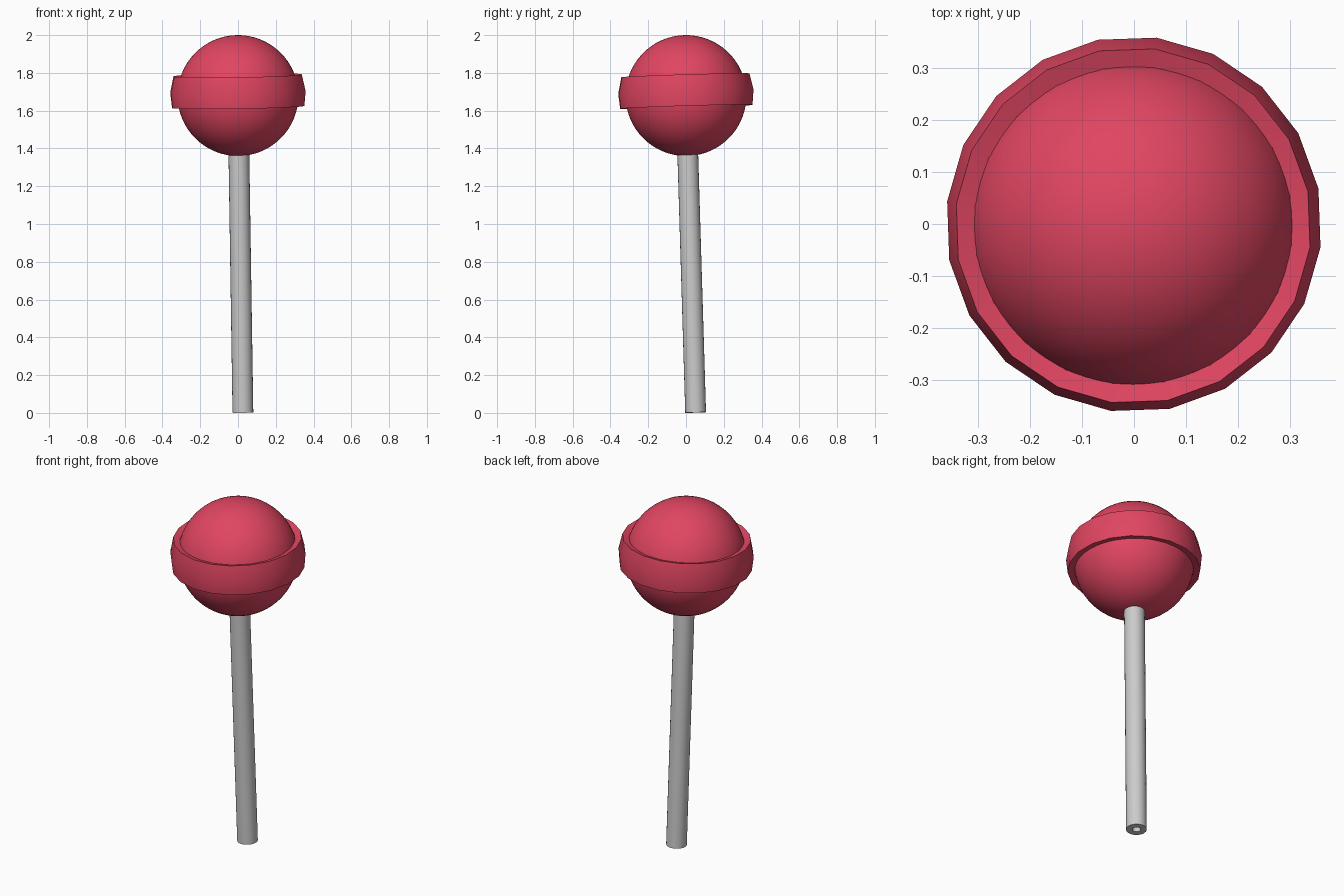
import bpy, bmesh, math
from mathutils import Vector

if "Cube" in bpy.data.objects:
    bpy.data.objects.remove(bpy.data.objects["Cube"])

CENTRE = Vector((0, 0, 1.68))      # middle of the candy ball
FOOT = Vector((0.026, 0.051, 0.002))  # bottom end of the leaning stick
AXIS = (CENTRE - FOOT).normalized()
TILT = Vector((0, 0, 1)).rotation_difference(AXIS).to_matrix().to_4x4()


def finish(bm, name, location, color=None):
    bmesh.ops.recalc_face_normals(bm, faces=bm.faces)
    mesh = bpy.data.meshes.new(name)
    bm.to_mesh(mesh)
    bm.free()
    obj = bpy.data.objects.new(name, mesh)
    bpy.context.collection.objects.link(obj)
    obj.location = location
    if color:
        mesh.materials.append(color)
    bpy.ops.object.select_all(action='DESELECT')
    obj.select_set(True)
    bpy.context.view_layer.objects.active = obj
    bpy.ops.object.shade_smooth_by_angle(angle=math.radians(35))
    return obj


def lathe(name, profile, sides, location, start=0.0, color=None):
    """Revolve a closed (radius, height) profile about the tilted axis."""
    bm = bmesh.new()
    rings = []
    for r, z in profile:
        angles = [start + 2 * math.pi * i / sides for i in range(sides)]
        rings.append([bm.verts.new((r * math.cos(a), r * math.sin(a), z)) for a in angles])
    for k, ring in enumerate(rings):
        nxt = rings[(k + 1) % len(rings)]
        for i in range(sides):
            j = (i + 1) % sides
            bm.faces.new((ring[i], ring[j], nxt[j], nxt[i]))
    bm.transform(TILT)
    return finish(bm, name, location, color)


red = bpy.data.materials.new("candy_red")
red.diffuse_color = (0.75, 0.06, 0.12, 1)
red.use_nodes = True
red.node_tree.nodes["Principled BSDF"].inputs["Base Color"].default_value = red.diffuse_color

# Round candy ball
bm = bmesh.new()
bmesh.ops.create_uvsphere(bm, u_segments=64, v_segments=32, radius=0.32)
bm.transform(TILT)
finish(bm, "candy_ball", CENTRE, red)

# Raised band: a slice of a larger shell, thickened towards the ball's centre
outer = [(0.353, -0.06), (0.361, 0.02), (0.342, 0.107)]
inner = [(r * 0.895, z * 0.895) for r, z in reversed(outer)]
lathe("candy_band", outer + inner, 20, CENTRE, math.radians(11), red)

# Hollow paper stick
lathe("stick", [(0.055, 0), (0.055, 1.5), (0.022, 1.5), (0.022, 0)], 24, FOOT)
